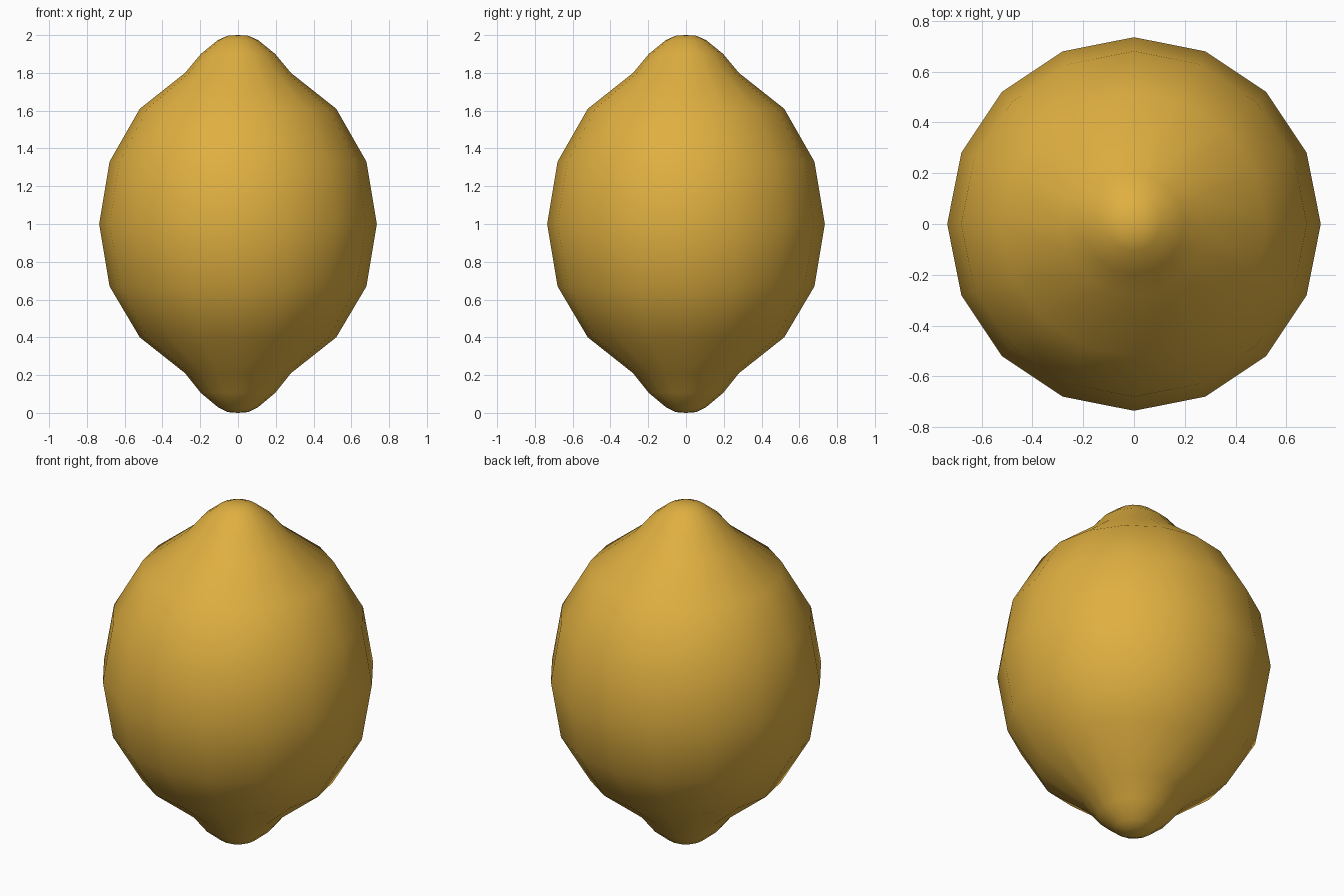
import bpy, bmesh, math

if "Cube" in bpy.data.objects:
    bpy.data.objects.remove(bpy.data.objects["Cube"])

SIDES = 16

# Lemon outline from bottom to top: (radius, height)
profile = [(0.053, 0.004), (0.106, 0.03), (0.197, 0.106), (0.28, 0.21),
           (0.52, 0.40), (0.68, 0.67), (0.735, 1.0), (0.68, 1.33),
           (0.52, 1.61), (0.28, 1.80), (0.197, 1.90), (0.106, 1.974), (0.053, 1.997)]

peel = bpy.data.materials.new("lemon yellow")
peel.diffuse_color = (0.74, 0.43, 0.052, 1)
peel.use_nodes = True
peel.node_tree.nodes["Principled BSDF"].inputs["Base Color"].default_value = peel.diffuse_color

# Fruit body: the outline turned around z, closed by a fan at each tip
bm = bmesh.new()
rings = [[bm.verts.new((r * math.cos(2 * math.pi * i / SIDES),
                        r * math.sin(2 * math.pi * i / SIDES), z))
          for i in range(SIDES)] for r, z in profile]
bottom, top = bm.verts.new((0, 0, 0)), bm.verts.new((0, 0, 2))
for i in range(SIDES):
    j = (i + 1) % SIDES
    for a, b in zip(rings, rings[1:]):
        bm.faces.new((a[i], a[j], b[j], b[i]))
    bm.faces.new((bottom, rings[0][j], rings[0][i]))
    bm.faces.new((top, rings[-1][i], rings[-1][j]))
for f in bm.faces:
    f.smooth = True

mesh = bpy.data.meshes.new("lemon")
bm.to_mesh(mesh)
bm.free()
mesh.materials.append(peel)
bpy.context.collection.objects.link(bpy.data.objects.new("lemon", mesh))
